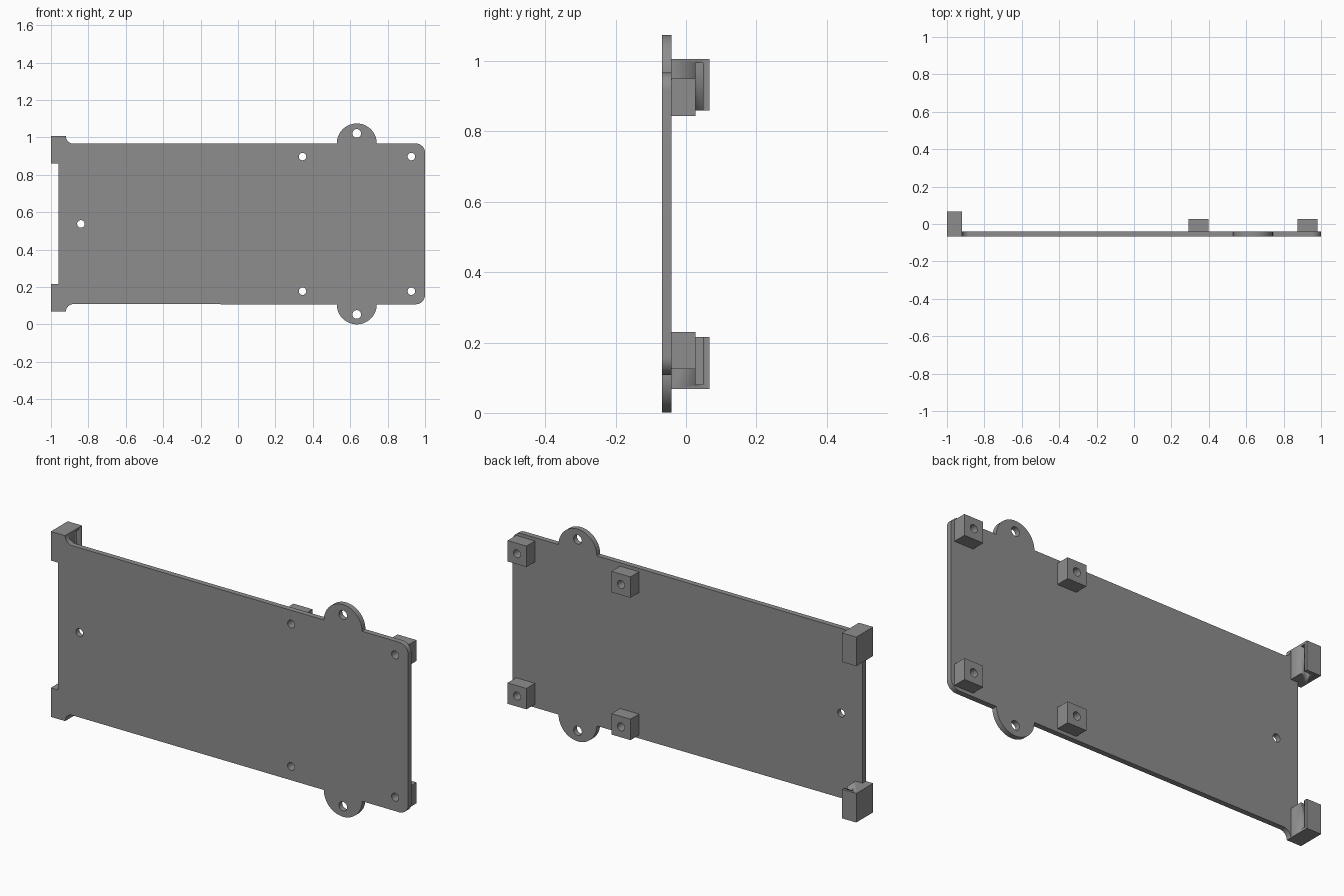
import bpy, bmesh
from math import cos, sin, radians, pi
from mathutils import Matrix

if "Cube" in bpy.data.objects:
    bpy.data.objects.remove(bpy.data.objects["Cube"])

MID = 0.5375                      # height of the mirror line
FRONT, BACK = -0.068, -0.041      # plate faces
POST_BACK, CLIP_BACK = 0.027, 0.067

grey = bpy.data.materials.new("grey plastic")
grey.diffuse_color = (0.27, 0.27, 0.27, 1)
grey.use_nodes = True
grey.node_tree.nodes["Principled BSDF"].inputs["Base Color"].default_value = grey.diffuse_color


def arc(cx, cz, r, a0, a1, n):
    angles = [radians(a0 + (a1 - a0) * i / n) for i in range(n + 1)]
    return [(cx + r * cos(a), cz + r * sin(a)) for a in angles]


def circle(cx, cz, r):
    return arc(cx, cz, r, 0, 360, 32)[:-1]


def slab(name, loops, y0, y1):
    """Extrude an outline with holes, drawn in x and z, from y0 to y1."""
    curve = bpy.data.curves.new(name, 'CURVE')
    curve.dimensions = '2D'
    curve.fill_mode = 'BOTH'
    curve.extrude = (y1 - y0) / 2
    for loop in loops:
        spline = curve.splines.new('POLY')
        spline.points.add(len(loop) - 1)
        for point, (x, z) in zip(spline.points, loop):
            point.co = (x, z, 0, 1)
        spline.use_cyclic_u = True
    obj = bpy.data.objects.new(name, curve)
    bpy.context.collection.objects.link(obj)
    bpy.ops.object.select_all(action='DESELECT')
    obj.select_set(True)
    bpy.context.view_layer.objects.active = obj
    bpy.ops.object.convert(target='MESH')
    obj = bpy.context.object
    obj.data.transform(Matrix.Translation((0, (y0 + y1) / 2, MID)) @ Matrix.Rotation(pi / 2, 4, 'X'))
    bm = bmesh.new()
    bm.from_mesh(obj.data)
    bmesh.ops.remove_doubles(bm, verts=bm.verts, dist=1e-5)
    bmesh.ops.recalc_face_normals(bm, faces=bm.faces)
    bm.to_mesh(obj.data)
    bm.free()
    obj.data.materials.clear()
    obj.data.materials.append(grey)
    bpy.ops.object.shade_smooth_by_angle(angle=radians(30))
    return obj


def rect(x0, x1, z0, z1):
    return [(x0, z0), (x1, z0), (x1, z1), (x0, z1)]


# Mounting plate with corner tabs, round ears and screw holes
half = [(-0.96, 0.322), (-1, 0.322), (-1, 0.469)]
half += arc(-0.88, 0.469, 0.04, 180, 270, 10)
half += arc(0.635, 0.43, 0.107, 180, 0, 36)
half += arc(0.95, 0.38, 0.05, 90, 0, 10)
outline = half + [(x, -z) for x, z in reversed(half)]
holes = [circle(-0.84, 0, 0.02)]
for s in (1, -1):
    holes += [circle(0.635, s * 0.484, 0.023)]
    holes += [circle(x, s * 0.36, 0.02) for x in (0.345, 0.927)]
slab("mounting_plate", [outline] + holes, FRONT, BACK)

for s, side in ((1, "upper"), (-1, "lower")):
    # Square standoffs with through holes
    for x, end in ((0.345, "inner"), (0.927, "outer")):
        block = rect(x - 0.053, x + 0.053, s * 0.36 - 0.053, s * 0.36 + 0.053)
        slab(f"{side}_{end}_standoff", [block, circle(x, s * 0.36, 0.02)], BACK, POST_BACK)

    # Corner clip, slotted on its inner side and open toward the middle
    z0, z1 = sorted((s * 0.322, s * 0.469))
    clip = slab(f"{side}_corner_clip", [rect(-1, -0.92, z0, z1)], BACK, CLIP_BACK)
    z0, z1 = sorted((s * 0.25, s * 0.457))
    cutter = slab(f"{side}_slot_cutter", [rect(-0.96, -0.9, z0, z1)], POST_BACK, 0.049)
    cutter.hide_render = True
    cutter.hide_set(True)
    cut = clip.modifiers.new("slot", 'BOOLEAN')
    cut.operation = 'DIFFERENCE'
    cut.solver = 'EXACT'
    cut.object = cutter
